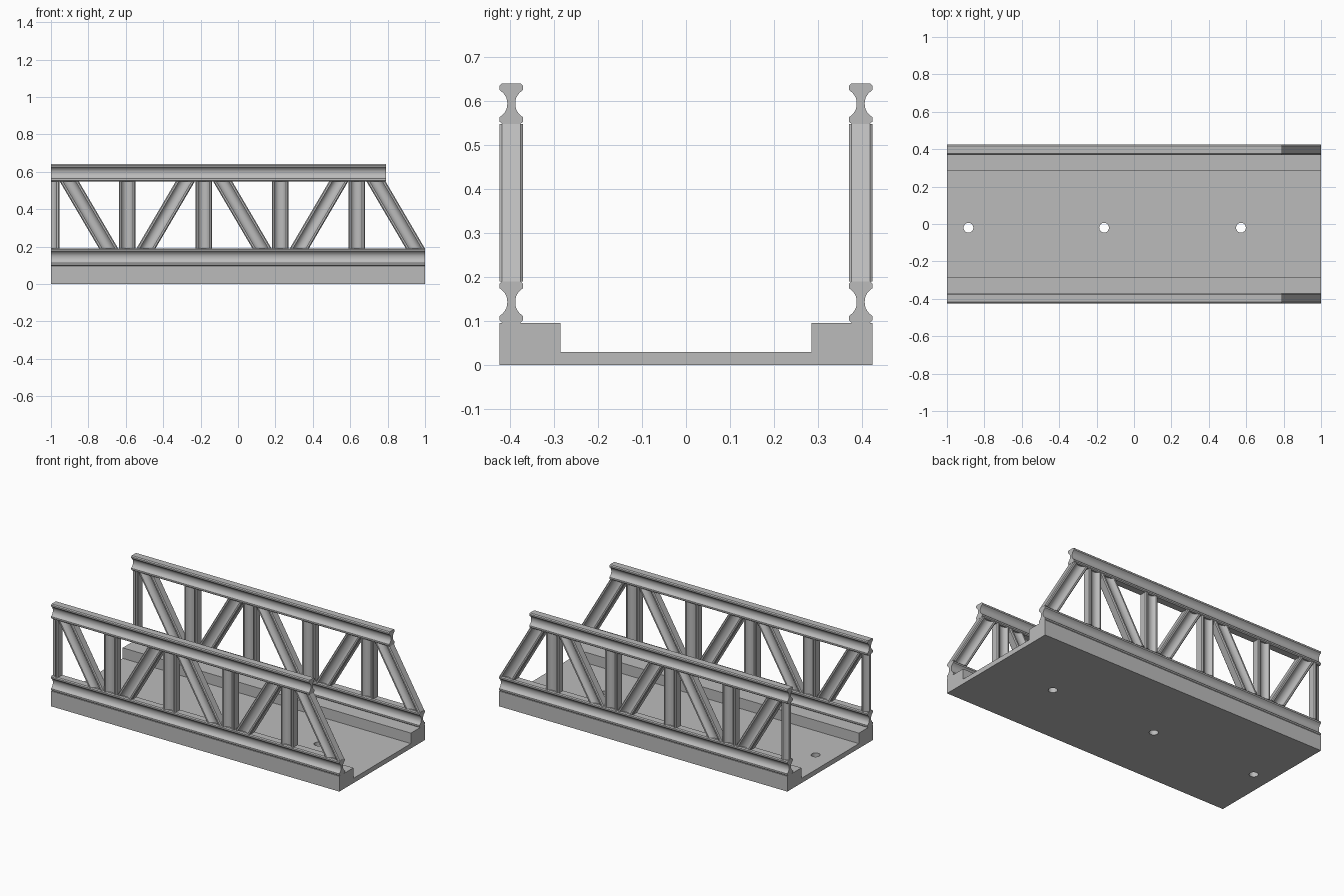
import bpy, bmesh
from mathutils import Vector

cube = bpy.data.objects.get("Cube")
if cube:
    bpy.data.objects.remove(cube, do_unlink=True)

grey = bpy.data.materials.new("concrete grey")
grey.use_nodes = True
colour = (0.5, 0.5, 0.5, 1)
grey.diffuse_color = colour
grey.node_tree.nodes["Principled BSDF"].inputs["Base Color"].default_value = colour

DECK_TOP, CHORD_H = 0.096, 0.094
LOW_Z, HIGH_Z = DECK_TOP + CHORD_H, 0.548
TOP_Z = HIGH_Z + 0.092
WALL_Y, HALF_W = 0.397, 0.0465

# Upper quarter of the girder section: (distance along web, half thickness)
QUARTER = [(1.0, 0.021), (0.88, 0.027), (0.68, 0.027), (0.54, 0.019),
           (0.42, 0.0145), (0.28, 0.011), (0.14, 0.0095), (0, 0.009)]


def girder_section(half, cut_in_half=False):
    """Closed waisted I outline as (along web, across web) pairs."""
    side = [(u * half, v) for u, v in QUARTER]
    if not cut_in_half:
        side += [(-u, v) for u, v in reversed(side[:-1])]
    return side + [(u, -v) for u, v in reversed(side)]


def loft(name, start, end):
    """Solid prism between two matching outlines."""
    bm = bmesh.new()
    a = [bm.verts.new(p) for p in start]
    b = [bm.verts.new(p) for p in end]
    n = len(a)
    bm.faces.new(a)
    bm.faces.new(b[::-1])
    for i in range(n):
        j = (i + 1) % n
        bm.faces.new((a[i], b[i], b[j], a[j]))
    bmesh.ops.recalc_face_normals(bm, faces=bm.faces)
    mesh = bpy.data.meshes.new(name)
    bm.to_mesh(mesh)
    bm.free()
    mesh.materials.append(grey)
    obj = bpy.data.objects.new(name, mesh)
    bpy.context.collection.objects.link(obj)
    return obj


def activate(obj):
    bpy.ops.object.select_all(action='DESELECT')
    obj.select_set(True)
    bpy.context.view_layer.objects.active = obj


def chord(name, y, z0, z1, x_end):
    mid, half = (z0 + z1) / 2, (z1 - z0) / 2
    pts = [(y + v, mid + u) for u, v in girder_section(half)]
    return loft(name, [(-1, *p) for p in pts], [(x_end, *p) for p in pts])


def strut(name, y, x_low, x_high, half, cut=False):
    pts = girder_section(half, cut)
    return loft(name, [(x_low + u, y + v, LOW_Z) for u, v in pts],
                [(x_high + u, y + v, HIGH_Z) for u, v in pts])


# Deck: a shallow channel with raised kerbs
half_outline = [(0.424, 0), (0.424, DECK_TOP), (0.285, DECK_TOP), (0.285, 0.03)]
outline = half_outline + [(-y, z) for y, z in reversed(half_outline)]
deck = loft("deck", [(-1, *p) for p in outline], [(1, *p) for p in outline])

# Drain holes through the deck
for x in (-0.885, -0.16, 0.572):
    bpy.ops.mesh.primitive_cylinder_add(vertices=32, radius=0.026, depth=0.2,
                                        location=(x, -0.02, 0))
    cutter = bpy.context.object
    cutter.name = "hole_cutter"
    cutter.hide_render = True
    cutter.data.materials.append(grey)
    mod = deck.modifiers.new("hole", 'BOOLEAN')
    mod.operation, mod.object, mod.solver = 'DIFFERENCE', cutter, 'EXACT'
    activate(deck)
    bpy.ops.object.modifier_apply(modifier=mod.name)
    bpy.data.objects.remove(cutter, do_unlink=True)
parts = [deck]

# Two matching trusses
for side, y in (("front", -WALL_Y), ("back", WALL_Y)):
    parts.append(chord(side + "_bottom_chord", y, DECK_TOP, LOW_Z, 1))
    parts.append(chord(side + "_top_chord", y, HIGH_Z, TOP_Z, 0.79))
    # Posts at an even pitch, the first one cut in half at the end
    for i in range(5):
        x = -1 + 0.4085 * i
        parts.append(strut(f"{side}_post_{i + 1}", y, x, x, HALF_W - 0.002, i == 0))
    # Diagonals lean alternately between the posts
    for i in range(5):
        mid = -0.797 + 0.41 * i
        lean = 0.105 if i % 2 else -0.105
        parts.append(strut(f"{side}_diagonal_{i + 1}", y, mid - lean, mid + lean, 0.051))

# Smooth the waists and keep the edges sharp
for obj in parts:
    activate(obj)
    bpy.ops.object.shade_smooth_by_angle(angle=0.5)
